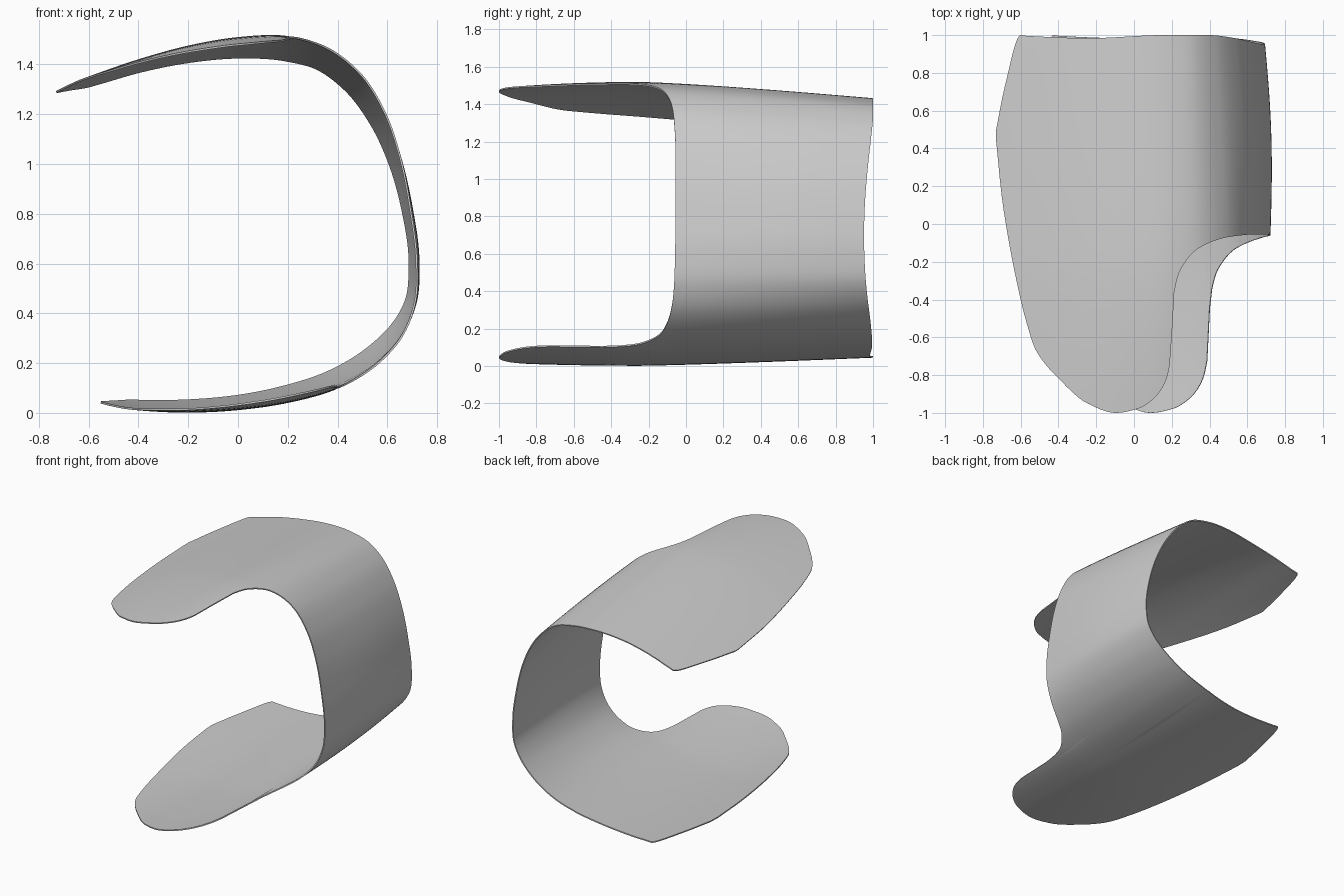
import bpy
import math

if "Cube" in bpy.data.objects:
    bpy.data.objects.remove(bpy.data.objects["Cube"], do_unlink=True)

WALL = 0.008         # sheet thickness
COLUMNS = 320        # samples around the cross-section
ROWS = 28            # samples from the front edge to the back edge

# Cross-section from the upper tip round the spine to the lower tip:
# x, z, and how far the wall moves inward at the back
SECTION = [
    (-0.735, 1.302, 0.02), (-0.6, 1.352, 0.035), (-0.4, 1.421, 0.047),
    (-0.2, 1.476, 0.063), (0.0, 1.51, 0.079), (0.2, 1.515, 0.095),
    (0.36, 1.475, 0.098), (0.5, 1.37, 0.096), (0.6, 1.21, 0.08),
    (0.66, 1.03, 0.058), (0.7, 0.82, 0.04), (0.725, 0.6, 0.036),
    (0.718, 0.44, 0.045), (0.67, 0.31, 0.067), (0.57, 0.195, 0.079),
    (0.4, 0.097, 0.074), (0.2, 0.04, 0.064), (0.0, 0.011, 0.054),
    (-0.2, 0.001, 0.046), (-0.4, 0.01, 0.035), (-0.553, 0.028, 0.022),
]

# Front edge of a flap in plan: x, y
FRONT_EDGE = [
    (-0.735, 0.46), (-0.7, 0.13), (-0.62, -0.31), (-0.57, -0.52),
    (-0.52, -0.67), (-0.4, -0.82), (-0.25, -0.95), (-0.1, -1.0),
    (0.02, -0.977), (0.1, -0.927), (0.165, -0.84), (0.198, -0.7),
    (0.207, -0.4), (0.25, -0.235), (0.35, -0.125), (0.5, -0.07), (0.73, -0.045),
]

# Back edge of a flap, slanted beside the tip: x, y
BACK_EDGE = [(-0.735, 0.49), (-0.69, 0.73), (-0.612, 1.0), (-0.58, 0.996),
             (-0.25, 0.984), (0.15, 1.0), (0.8, 1.0)]


def spline(keys, values, monotone):
    """Return a smooth function through the given values."""
    steps = [b - a for a, b in zip(keys, keys[1:])]
    slopes = [(b - a) / h for a, b, h in zip(values, values[1:], steps)]
    tangents = [slopes[0]]
    for h0, h1, d0, d1 in zip(steps, steps[1:], slopes, slopes[1:]):
        if not monotone:
            tangents.append((h1 * d0 + h0 * d1) / (h0 + h1))
        elif d0 * d1 <= 0:
            tangents.append(0.0)
        else:
            tangents.append(2 * d0 * d1 / (d0 + d1))
    tangents.append(slopes[-1])

    def evaluate(k):
        k = min(max(k, keys[0]), keys[-1])
        i = 0
        while i < len(steps) - 1 and k > keys[i + 1]:
            i += 1
        h = steps[i]
        t = (k - keys[i]) / h
        s = 1 - t
        return (values[i] * (1 + 2 * t) * s * s + values[i + 1] * (3 - 2 * t) * t * t
                + h * t * s * (tangents[i] * s - tangents[i + 1] * t))

    return evaluate


def inward_amount(y):
    """The shell is widest just ahead of the middle and closes toward both ends."""
    if y > -0.25:
        return ((y + 0.25) / 1.25) ** 1.3
    return 0.35 * ((-0.25 - y) / 0.75) ** 2


def spine_bulge(y):
    """The upright wall bows outward between its front and back edges."""
    return 0.02 * math.sin(math.pi * min(max((y + 0.05) / 1.05, 0), 1))


# Smooth functions for the section and outlines
lengths = [0.0]
for a, b in zip(SECTION, SECTION[1:]):
    lengths.append(lengths[-1] + math.hypot(b[0] - a[0], b[1] - a[1]))
section_x, section_z, section_inset = [
    spline(lengths, [p[axis] for p in SECTION], False) for axis in range(3)]
front_edge = spline(*zip(*FRONT_EDGE), True)
back_edge = spline(*zip(*BACK_EDGE), True)

# Curved sheet
verts, faces = [], []
for i in range(COLUMNS + 1):
    s = lengths[-1] * i / COLUMNS
    x, z, inset = section_x(s), section_z(s), section_inset(s)
    e = 0.004
    dx = section_x(s + e) - section_x(s - e)
    dz = section_z(s + e) - section_z(s - e)
    size = math.hypot(dx, dz)
    nx, nz = dz / size, -dx / size

    # Outline position, sliding sideways from the upper flap to the lower flap
    shift = (0.19 + 0.02 * x) * min(max((1.2 - z) / 0.9, 0), 1)
    upright = math.sin(math.pi * min(max(z / 1.4, 0), 1)) * (x > 0.2)
    y0 = front_edge(x - shift)
    y1 = back_edge(x - shift) - 0.048 * upright ** 1.3

    for j in range(ROWS + 1):
        y = y0 + (y1 - y0) * j / ROWS
        move = inset * inward_amount(y) - upright * spine_bulge(y)
        verts.append((x + nx * move, y, z + nz * move))

for i in range(COLUMNS):
    for j in range(ROWS):
        a = i * (ROWS + 1) + j
        b = a + ROWS + 1
        faces.append((a, b, b + 1, a + 1))

mesh = bpy.data.meshes.new("cuff_shell")
mesh.from_pydata(verts, [], faces)
mesh.validate()
shell = bpy.data.objects.new("cuff_shell", mesh)
bpy.context.collection.objects.link(shell)

# Plain grey finish
grey = bpy.data.materials.new("plain_grey")
grey.use_nodes = True
colour = (0.6, 0.6, 0.6, 1.0)
grey.diffuse_color = colour
grey.node_tree.nodes["Principled BSDF"].inputs["Base Color"].default_value = colour
mesh.materials.append(grey)

# Wall thickness grows inward
solid = shell.modifiers.new("wall", "SOLIDIFY")
solid.thickness = WALL
solid.offset = -1

bpy.context.view_layer.objects.active = shell
shell.select_set(True)
bpy.ops.object.modifier_apply(modifier=solid.name)
bpy.ops.object.shade_smooth_by_angle(angle=math.radians(40))
